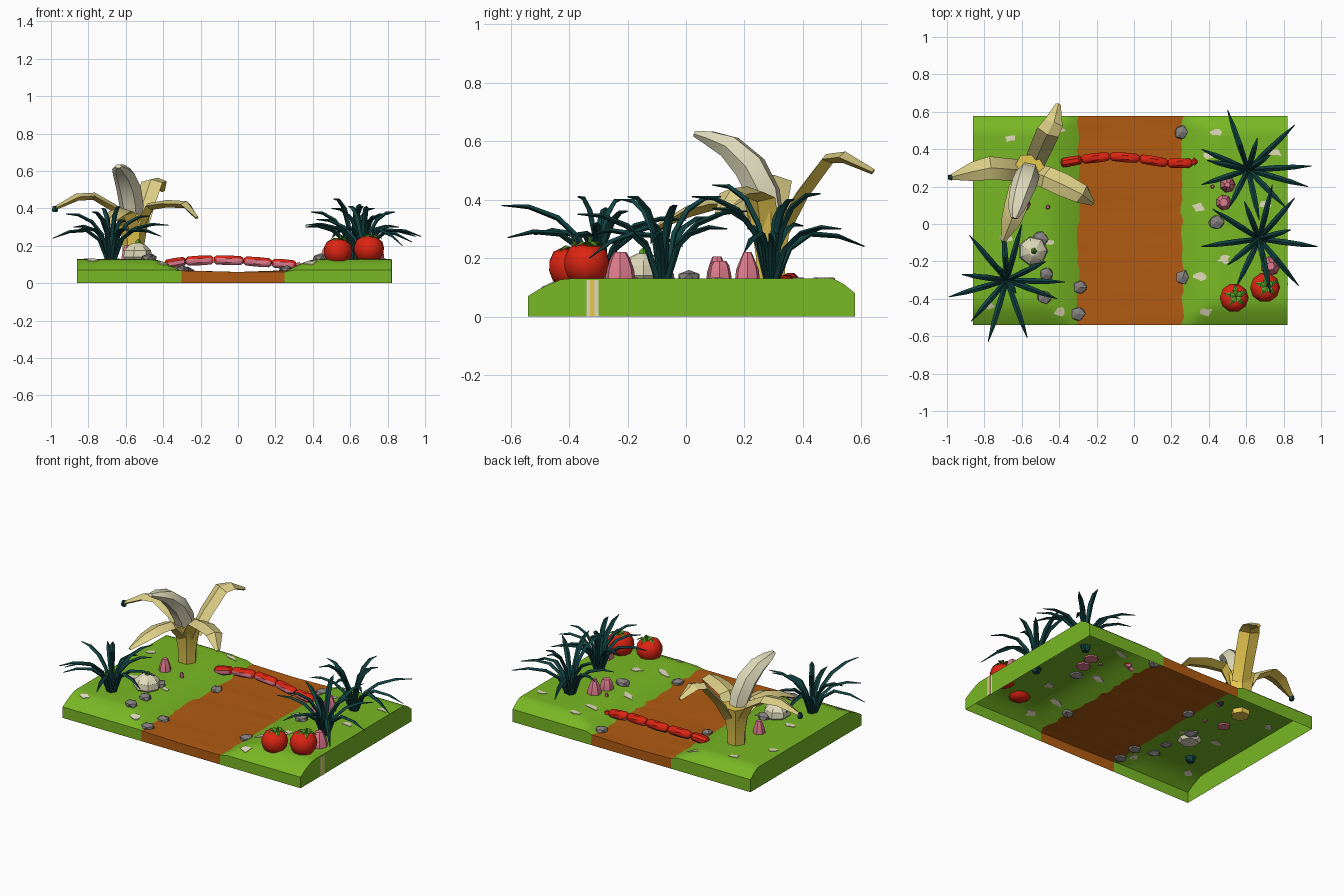
import bpy, bmesh, math, random
from mathutils import Vector, Matrix

if "Cube" in bpy.data.objects:
    bpy.data.objects.remove(bpy.data.objects["Cube"])
random.seed(4)

# Colours
COL = dict(grass_green=(.19, .48, .018), soil_brown=(.44, .105, .006), dark_teal=(.006, .055, .055),
           red=(.72, .018, .006), pink=(.74, .2, .27), stone_grey=(.24, .22, .22), cream=(.75, .71, .5),
           peel_yellow=(.8, .58, .08), pale_yellow=(.72, .62, .24), leaf_green=(.1, .33, .02))
MAT = {}
for k, c in COL.items():
    MAT[k] = bpy.data.materials.new(k)
    MAT[k].diffuse_color = (*c, 1)


def finish(name, bm, mats, rule=None, angle=40, fix=True):
    """Turn a bmesh into a named object; rule picks the material of a face."""
    if fix:
        bmesh.ops.recalc_face_normals(bm, faces=bm.faces[:])
    bm.normal_update()
    if rule:
        for f in bm.faces:
            f.material_index = rule(f)
    me = bpy.data.meshes.new(name)
    bm.to_mesh(me)
    bm.free()
    ob = bpy.data.objects.new(name, me)
    bpy.context.collection.objects.link(ob)
    for m in mats:
        me.materials.append(MAT[m])
    if angle:
        bpy.context.view_layer.objects.active = ob
        ob.select_set(True)
        bpy.ops.object.shade_smooth_by_angle(angle=math.radians(angle))
        ob.select_set(False)
    return ob


def sweep(bm, pts, sizes, n=6, side=None, phase=0.0, mats=None):
    """Sweep an n-sided ellipse (width, thickness) along the points."""
    pts = [Vector(p) for p in pts]
    rings = []
    for i, p in enumerate(pts):
        d = (pts[min(i + 1, len(pts) - 1)] - pts[max(i - 1, 0)]).normalized()
        s = side.copy() if side else d.cross(Vector((0, 0, 1))).normalized()
        s = (s - d * s.dot(d)).normalized()
        u = s.cross(d)
        w, t = sizes[i]
        rings.append([bm.verts.new(p + s * w * math.cos(a) + u * t * math.sin(a))
                      for a in [phase + 2 * math.pi * j / n for j in range(n)]])
    for a, b in zip(rings, rings[1:]):
        for j in range(n):
            f = bm.faces.new((a[j], a[(j + 1) % n], b[(j + 1) % n], b[j]))
            if mats:
                f.material_index = mats[j]
    bm.faces.new(rings[0])
    bm.faces.new(rings[-1][::-1])


def lathe(name, loc, prof, n, mats, tilt=(0, 0), rule=None, angle=40):
    """Revolve (radius, height) points; close the ends."""
    bm = bmesh.new()
    sweep(bm, [(0, 0, z) for r, z in prof], [(r, r) for r, z in prof], n, Vector((1, 0, 0)))
    m = Matrix.Translation(loc) @ Matrix.Rotation(tilt[0], 4, 'X') @ Matrix.Rotation(tilt[1], 4, 'Y')
    bmesh.ops.transform(bm, matrix=m, verts=bm.verts[:])
    return finish(name, bm, mats, rule, angle)


# Terrain: an open shell of two banks and a sunken path
ROWS = [-.54 + 1.118 * i / 30 for i in range(31)]
EDGE_L = [-.30 + random.uniform(-.008, .012) for y in ROWS]
EDGE_R = [.26 + random.uniform(-.012, .008) for y in ROWS]


def height(x, y):
    f = min(1, (y + .54) / .12)
    b = min(1, max(0, (.578 - y) / .07))
    zy = min(.07 + .06 * f ** .8, .08 + .05 * b ** .8)
    d = max(0, -.29 - x, x - .25)
    zx = .06 + .07 * math.sin(min(1, d / .21) * math.pi / 2)
    return min(zx, zy)


def strip(name, cols, mat, walls):
    """Grid from per-row x positions, with walls down to the ground."""
    bm = bmesh.new()
    g = [[bm.verts.new((x, y, height(x, y))) for x in c] for c, y in zip(cols, ROWS)]
    for a, b in zip(g, g[1:]):
        for j in range(len(a) - 1):
            bm.faces.new((a[j], a[j + 1], b[j + 1], b[j]))
    for w in walls:
        line = {'F': g[0], 'B': g[-1][::-1], 'R': [r[-1] for r in g], 'L': [r[0] for r in g][::-1]}[w]
        low = [bm.verts.new((v.co.x, v.co.y, 0)) for v in line]
        for i in range(len(line) - 1):
            bm.faces.new((low[i], low[i + 1], line[i + 1], line[i]))
    bmesh.ops.remove_doubles(bm, verts=bm.verts[:], dist=1e-5)
    finish(name, bm, [mat], angle=50, fix=False)


strip("left_bank", [[-.86, -.68, -.5, -.46, -.42, -.38, -.34, e] for e in EDGE_L], "grass_green", "FBL")
strip("right_bank", [[e, .3, .34, .38, .42, .46, .64, .82] for e in EDGE_R], "grass_green", "FBR")
strip("path", [[l, 0, r] for l, r in zip(EDGE_L, EDGE_R)], "soil_brown", "FB")

# Pale striped mark on the right wall
for nm, w, dx, m in (("wall_mark", .021, .002, "cream"), ("wall_mark_core", .008, .004, "peel_yellow")):
    bm = bmesh.new()
    bmesh.ops.create_cube(bm, size=1, matrix=Matrix.Translation((.82, -.32, .063)) @
                          Matrix.Diagonal((dx * 2, w * 2, .124, 1)))
    finish(nm, bm, [m], angle=0)

# Pale petals scattered on the grass
bm = bmesh.new()
for x, y in ((-.8, .26), (-.68, -.07), (-.39, -.47), (-.45, -.1), (-.4, .5), (-.66, .46), (-.78, -.44),
             (.43, .49), (.35, .09), (.41, .37), (.35, -.28), (.48, -.19), (.76, .38), (.39, -.47), (.7, .1)):
    top, low = [], []
    for k in range(9):
        a = k * math.tau / 9
        r = random.uniform(.014, .034)
        px, py = x + 1.3 * r * math.cos(a), y + r * math.sin(a) * .8
        top.append(bm.verts.new((px, py, height(px, py) + .003)))
        low.append(bm.verts.new((px, py, height(px, py) - .003)))
    bm.faces.new(top)
    bm.faces.new(low[::-1])
    for k in range(9):
        bm.faces.new((low[k], low[(k + 1) % 9], top[(k + 1) % 9], top[k]))
finish("fallen_petals", bm, ["cream"], angle=0)

# Grass tufts: centre, then (dx, dy, tip height) for each blade
TUFTS = [((-.68, -.30), [(.08, .3, .33), (-.02, .29, .24), (.21, .1, .36), (.31, -.01, .31), (.27, -.1, .25),
                         (.11, -.31, .27), (-.1, -.33, .38), (-.19, -.22, .28), (-.31, -.09, .24),
                         (-.2, .24, .3), (-.24, .03, .37), (.05, -.07, .41), (-.05, .08, .4)]),
         ((.61, .29), [(-.11, .32, .24), (.25, .24, .3), (.34, .02, .25), (.32, -.09, .22), (.2, -.2, .37),
                       (.06, -.27, .41), (-.1, -.2, .45), (-.25, .11, .31), (-.22, .05, .38), (-.25, -.08, .3),
                       (.05, .17, .42), (.12, .08, .4)]),
         ((.67, -.08), [(.07, .29, .36), (.19, .22, .3), (.31, -.04, .25), (.21, -.25, .2), (.06, -.29, .35),
                        (-.17, -.14, .4), (-.31, -.04, .31), (-.25, .16, .34), (-.08, .2, .41),
                        (.17, .05, .38), (.02, -.12, .41), (-.12, -.25, .28)])]
for i, ((cx, cy), blades) in enumerate(TUFTS):
    bm = bmesh.new()
    for dx, dy, z in blades:
        peak = max(z, .30) if z < .34 else z - .02
        path = [(cx + dx * t, cy + dy * t, h) for t, h in
                ((.03, .1), (.2, .13 + (peak - .13) * .6), (.42, .13 + (peak - .13) * .9),
                 (.72, (peak + z) / 2 + .005), (1, z))]
        sweep(bm, path, [(.013, .011), (.014, .01), (.016, .01), (.013, .008), (.002, .002)], 4)
    finish("grass_tuft_%d" % (i + 1), bm, ["dark_teal"], angle=30)

# Banana: skin cup, peel flaps and fruit
CX, CY = -.56, .29
lathe("peel_cup", (CX, CY, 0), [(.055, .10), (.058, .2), (.075, .3), (.09, .37)], 6, ["peel_yellow"])
FLAPS = [("back", [(-.53, .33, .3), (-.5, .4, .42), (-.46, .49, .54), (-.43, .54, .545), (-.405, .64, .495)]),
         ("left", [(-.6, .29, .3), (-.66, .29, .4), (-.77, .30, .465), (-.86, .28, .46), (-.98, .25, .40)]),
         ("right", [(-.53, .27, .3), (-.47, .25, .41), (-.38, .21, .425), (-.28, .16, .42), (-.22, .11, .35)]),
         ("front", [(-.57, .25, .3), (-.61, .19, .38), (-.63, .1, .385), (-.66, .01, .36), (-.7, -.09, .31)])]
for nm, p in FLAPS:
    d = Vector(p[-1]) - Vector(p[0])
    bm = bmesh.new()
    sweep(bm, p, [(.055, .03), (.06, .022), (.062, .02), (.052, .02), (.014, .01)], 4,
          Vector((d.y, -d.x, 0)).normalized(), 0, [1, 1, 0, 0])
    finish("peel_flap_" + nm, bm, ["peel_yellow", "pale_yellow"], angle=30)
lathe("peel_stem", (-.98, .25, .392), [(.014, -.012), (.018, 0), (.012, .022)], 5, ["dark_teal"])
bm = bmesh.new()
sweep(bm, [(-.56, .29, .3), (-.57, .265, .42), (-.585, .22, .51), (-.61, .15, .58), (-.63, .08, .61), (-.64, .03, .625)],
      [(.05, .05), (.066, .06), (.068, .058), (.06, .045), (.044, .028), (.018, .012)], 6, Vector((1, -.2, 0)).normalized())
finish("banana_fruit", bm, ["cream"], angle=30)

# Sausage chain bridging the path, red above and pink below
CHAIN = [(-.39, .325, .10), (-.28, .345, .118), (-.13, .362, .125), (.03, .35, .12), (.18, .325, .108), (.31, .325, .097)]
bm = bmesh.new()
for a, b in zip(CHAIN, CHAIN[1:]):
    a, b = Vector(a), Vector(b)
    sweep(bm, [a.lerp(b, t) for t in (.01, .1, .5, .9, .99)], [(r, r) for r in (.015, .026, .028, .026, .015)], 8, None, math.pi / 8)
sweep(bm, [(.305, .325, .097), (.325, .335, .095), (.345, .33, .092)], [(.01, .01), (.022, .02), (.006, .006)], 6)


def chain_rule(f):
    if f.normal.z > -.1 and not (f.normal.y < -.8):
        return 0
    return 2 if f.normal.y > .3 and f.calc_center_median().x < .0 else 1


finish("sausage_chain", bm, ["red", "pink", "dark_teal"], chain_rule)

# Tomatoes with leafy crowns
for i, (x, y, z, r) in enumerate(((.535, -.395, .17, .077), (.7, -.34, .182, .08))):
    lathe("tomato_%d" % (i + 1), (x, y, z),
          [(r * a, r * b) for a, b in ((.35, -.88), (.75, -.68), (.97, -.25), (1, .15), (.85, .58), (.5, .8), (.15, .7))],
          10, ["red"], (-.1, .1), angle=60)
    bm = bmesh.new()
    for k in range(5):
        a = k * math.tau / 5 + .4
        c, s = math.cos(a) * r, math.sin(a) * r
        sweep(bm, [(x + .01 + c * q, y + .01 + s * q, z + r * h) for q, h in ((0, .78), (.4, .9), (.8, .72))],
              [(.012, .004), (.015, .004), (.002, .002)], 4)
    sweep(bm, [(x + .01, y + .01, z + r * .7), (x + .015, y + .013, z + r * 1.15)], [(.008, .008), (.006, .006)], 5, Vector((1, 0, 0)))
    finish("tomato_leaves_%d" % (i + 1), bm, ["leaf_green"], angle=30)

# Pink stumps
for i, (x, y, r, h, t) in enumerate(((.73, -.225, .054, .09, .5), (.48, .115, .044, .06, .65), (.5, .21, .044, .09, .4),
                                     (-.59, .106, .038, .075, .5), (-.46, .09, .013, .03, .7), (.42, .2, .012, .02, .7))):
    lathe("pink_stump_%d" % (i + 1), (x, y, height(x, y) - .01),
          [(r, 0), (r * .9, h * .45), (r * (t + .12), h * .9), (r * t * .8, h + .01)], 7, ["pink"], angle=25)

# Onion-like bulb with a green sprout
lathe("bulb", (-.54, -.145, .11), [(.055, 0), (.08, .03), (.075, .065), (.045, .095), (.025, .105)], 7, ["cream"], angle=20)
lathe("bulb_sprout", (-.535, -.145, .205), [(.02, 0), (.015, .02), (.004, .03)], 5, ["leaf_green"])

# Stones along the path
for i, (x, y, r) in enumerate(((-.27, .17, .04), (-.47, -.27, .04), (-.48, -.39, .042), (-.29, -.34, .042), (-.3, -.48, .042),
                               (.255, .49, .042), (.44, .01, .045), (.26, -.285, .042), (-.5, -.08, .045))):
    bm = bmesh.new()
    bmesh.ops.create_icosphere(bm, subdivisions=1, radius=r)
    for v in bm.verts:
        v.co *= random.uniform(.85, 1.1)
        v.co.z *= .65
        v.co += Vector((x, y, height(x, y) + .004))
    finish("stone_%d" % (i + 1), bm, ["stone_grey"], angle=0)

for m in bpy.data.materials:
    if m.users and not m.is_grease_pencil:
        m.use_nodes = True
        m.node_tree.nodes["Principled BSDF"].inputs["Base Color"].default_value = m.diffuse_color
